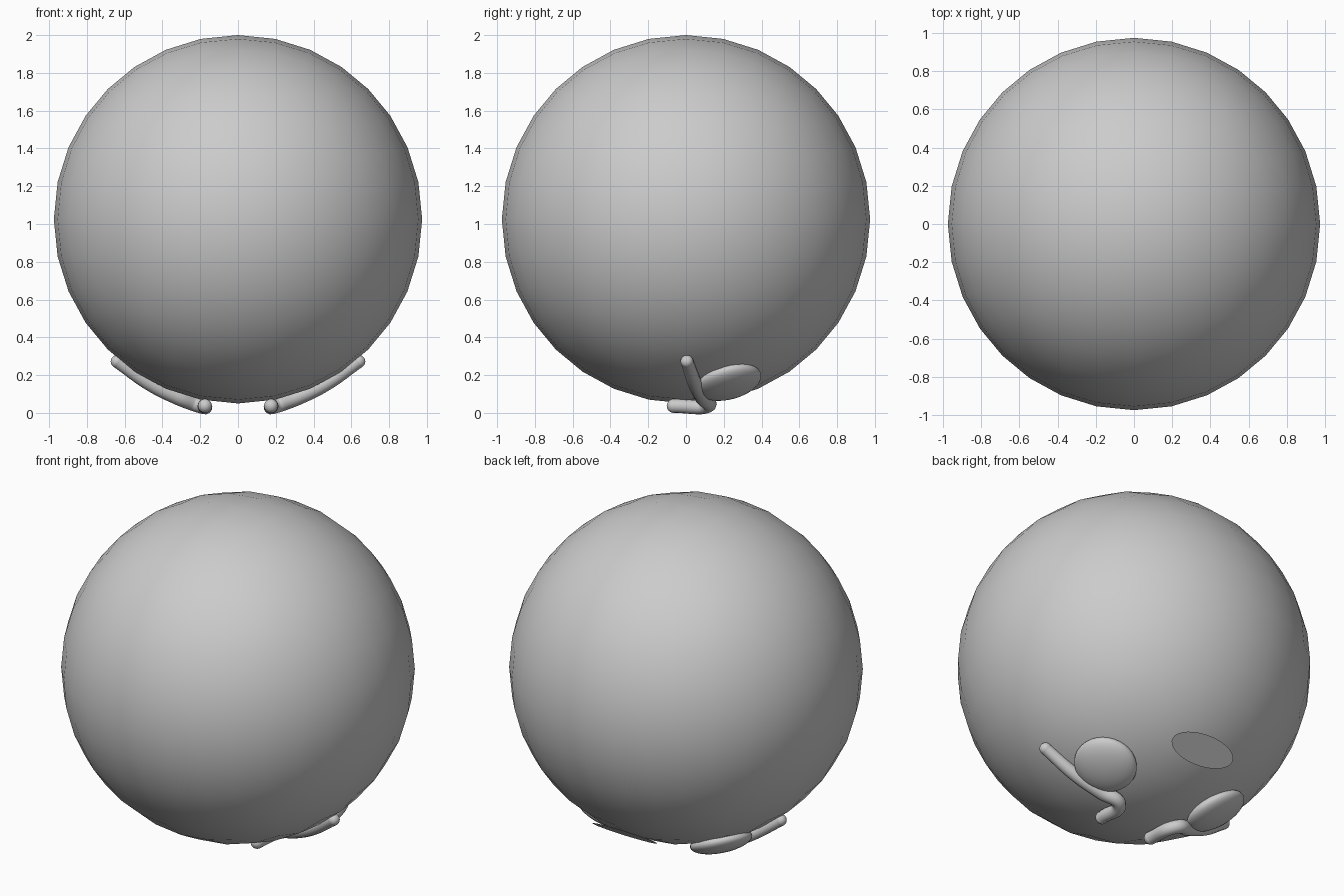
import bpy
import math
from mathutils import Vector

if "Cube" in bpy.data.objects:
    bpy.data.objects.remove(bpy.data.objects["Cube"], do_unlink=True)

RADIUS = 0.975
CENTRE = Vector((0, 0, 1.025))


def smooth(obj, name):
    obj.name = name
    for poly in obj.data.polygons:
        poly.use_smooth = True
    return obj


def ellipsoid(name, location, scale, normal=(0, 0, 1)):
    """Smooth ellipsoid whose local z follows the given normal."""
    bpy.ops.mesh.primitive_uv_sphere_add(segments=32, ring_count=16, location=location)
    obj = bpy.context.object
    obj.scale = scale
    obj.rotation_euler = Vector(normal).to_track_quat('Z', 'Y').to_euler()
    return smooth(obj, name)


def tube(name, points, radii):
    """Smooth tube along a path, with a domed cap at either end."""
    curve = bpy.data.curves.new(name, 'CURVE')
    curve.dimensions = '3D'
    curve.bevel_depth = 1.0
    curve.bevel_resolution = 4
    curve.resolution_u = 8
    spline = curve.splines.new('BEZIER')
    spline.bezier_points.add(len(points) - 1)
    for bp, co, r in zip(spline.bezier_points, points, radii):
        bp.co = co
        bp.radius = r
        bp.handle_left_type = bp.handle_right_type = 'AUTO'
    obj = bpy.data.objects.new(name, curve)
    bpy.context.collection.objects.link(obj)
    for label, i in (("upper_cap", 0), ("toe_cap", -1)):
        ellipsoid(name + "_" + label, points[i], [radii[i]] * 3)
    return obj


# Round body: a subdivided cube cast to a sphere
bpy.ops.mesh.primitive_cube_add(size=2, location=CENTRE)
body = smooth(bpy.context.object, "body")
subsurf = body.modifiers.new("subdivide", 'SUBSURF')
subsurf.levels = subsurf.render_levels = 3
cast = body.modifiers.new("round", 'CAST')
cast.cast_type = 'SPHERE'
cast.factor = 1.0
cast.use_radius_as_size = False
cast.size = RADIUS

# Bent legs and flattened pads, one set on each side
leg_path = [(0.64, 0.005, 0.272), (0.46, 0.05, 0.15), (0.31, 0.09, 0.08),
            (0.205, 0.115, 0.039), (0.175, -0.065, 0.037)]
leg_radii = [0.034, 0.038, 0.042, 0.039, 0.037]
pad_normal = Vector((0.40, 0.23, -0.87)).normalized()

for side, sign in (("left", 1), ("right", -1)):
    mirror = Vector((sign, 1, 1))
    tube(side + "_leg", [Vector(p) * mirror for p in leg_path], leg_radii)
    n = pad_normal * mirror
    ellipsoid(side + "_pad", CENTRE + n * RADIUS, (0.175, 0.175, 0.065), n)

# Flat oval patch at the lower back
patch_normal = Vector((0, 0.6, -0.8))
bpy.ops.mesh.primitive_circle_add(vertices=32, radius=1, fill_type='NGON',
                                  location=CENTRE + patch_normal * (RADIUS + 0.003))
patch = bpy.context.object
patch.name = "back_patch"
patch.scale = (0.213, 0.092, 1)
patch.rotation_euler = (math.atan2(-patch_normal.y, patch_normal.z), 0, 0)
